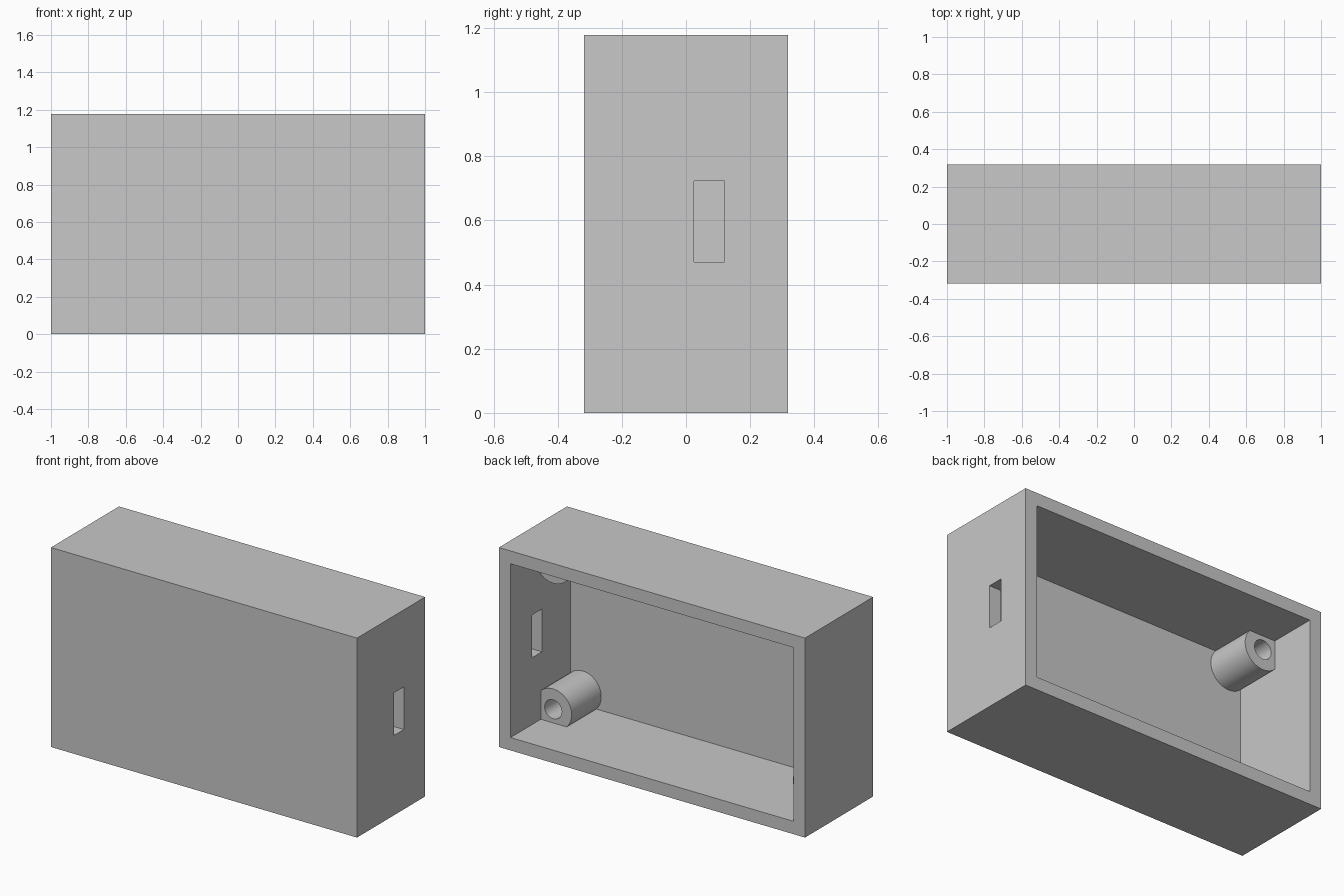
import bpy
import bmesh
from math import tau
from mathutils import Vector

old = bpy.data.objects.get("Cube")
if old:
    bpy.data.objects.remove(old, do_unlink=True)

SIZE = Vector((2.0, 0.635, 1.178))
WALL = 0.076
FLOOR_Y = -SIZE.y / 2 + WALL
POST_INSET = 0.157
POST_R, BORE_R, POST_END_Y = 0.12, 0.056, 0.035

grey = bpy.data.materials.new("plain grey")
colour = (0.58, 0.58, 0.58, 1)
grey.diffuse_color = colour
grey.use_nodes = True
grey.node_tree.nodes["Principled BSDF"].inputs["Base Color"].default_value = colour


def make_object(name, bm):
    bmesh.ops.recalc_face_normals(bm, faces=bm.faces)
    mesh = bpy.data.meshes.new(name)
    bm.to_mesh(mesh)
    bm.free()
    mesh.materials.append(grey)
    obj = bpy.data.objects.new(name, mesh)
    bpy.context.collection.objects.link(obj)
    return obj


def box(centre, size):
    bm = bmesh.new()
    bmesh.ops.create_cube(bm, size=1)
    bmesh.ops.scale(bm, vec=size, verts=bm.verts)
    bmesh.ops.translate(bm, vec=centre, verts=bm.verts)
    return bm


# Hollow enclosure, open at the back
bm = box((0, 0, SIZE.z / 2), SIZE)
bm.normal_update()
back = max(bm.faces, key=lambda f: f.normal.y)
bmesh.ops.inset_individual(bm, faces=[back], thickness=WALL, use_even_offset=True)
floor = bmesh.ops.extrude_discrete_faces(bm, faces=[back])["faces"][0]
bmesh.ops.translate(bm, vec=(0, FLOOR_Y - SIZE.y / 2, 0), verts=floor.verts)
shell = make_object("enclosure_shell", bm)

# Slot through the left side wall
cutter = make_object("slot_cutter", box((1, 0.0725, 0.597), (0.4, 0.094, 0.252)))
cutter.hide_render = True
cut = shell.modifiers.new("side_slot", 'BOOLEAN')
cut.operation = 'DIFFERENCE'
cut.solver = 'EXACT'
cut.object = cutter
bpy.context.view_layer.objects.active = shell
shell.select_set(True)
bpy.ops.object.modifier_apply(modifier=cut.name)
bpy.data.objects.remove(cutter, do_unlink=True)


# Bored screw posts merging into the four inner corners
def screw_post(name, x, z):
    root = FLOOR_Y - WALL / 2
    profile = [(POST_R, root), (POST_R, POST_END_Y), (BORE_R, POST_END_Y), (BORE_R, root)]
    bm = bmesh.new()
    verts = [bm.verts.new((r, y, 0)) for r, y in profile]
    edges = [bm.edges.new(pair) for pair in zip(verts, verts[1:] + verts[:1])]
    bmesh.ops.spin(bm, geom=verts + edges, cent=(0, 0, 0), axis=(0, 1, 0),
                   angle=tau, steps=64, use_merge=True)
    bmesh.ops.remove_doubles(bm, verts=bm.verts, dist=1e-5)
    post = make_object(name, bm)
    post.location = (x, 0, z)
    bpy.ops.object.select_all(action='DESELECT')
    post.select_set(True)
    bpy.context.view_layer.objects.active = post
    bpy.ops.object.shade_smooth_by_angle()


for side, x in (("left", 1 - POST_INSET), ("right", POST_INSET - 1)):
    for level, z in (("lower", POST_INSET), ("upper", SIZE.z - POST_INSET)):
        screw_post(f"{level}_{side}_screw_post", x, z)
